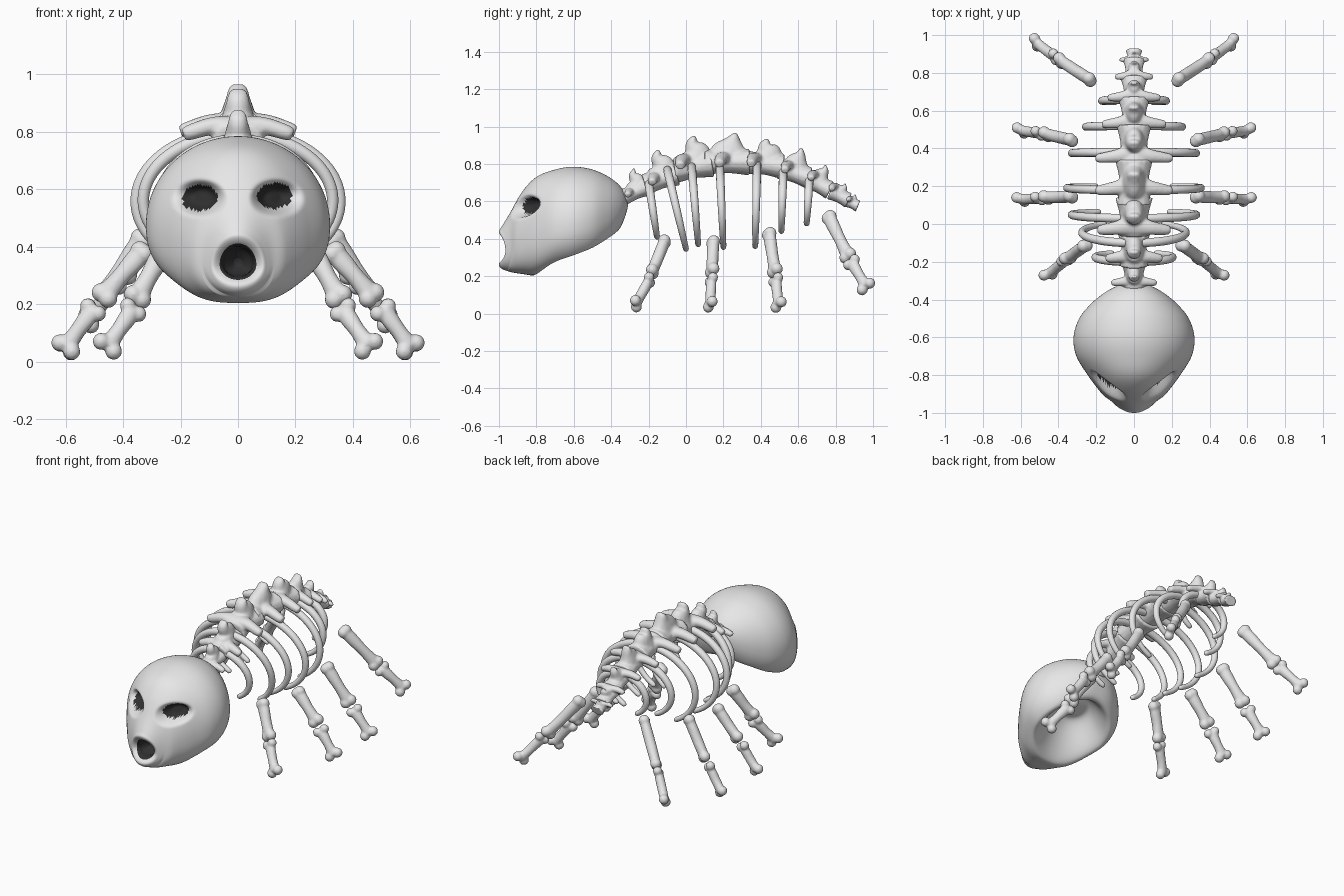
import bpy, bmesh, math
from mathutils import Vector, Matrix

if "Cube" in bpy.data.objects:
    bpy.data.objects.remove(bpy.data.objects["Cube"])


def material(name, v):
    m = bpy.data.materials.new(name)
    m.diffuse_color = (v, v, v, 1)
    m.use_nodes = True
    m.node_tree.nodes["Principled BSDF"].inputs["Base Color"].default_value = m.diffuse_color
    return m


BONE = material("bone grey", 0.8)
DARK = material("socket dark", 0.03)


def spline(pts, n):
    """Catmull-Rom through tuples of any length, n steps per span."""
    out = []
    for i in range(len(pts) - 1):
        p = [pts[max(i - 1, 0)], pts[i], pts[i + 1], pts[min(i + 2, len(pts) - 1)]]
        for k in range(n):
            t = k / n
            out.append([0.5 * (2 * b + (c - a) * t + (2 * a - 5 * b + 4 * c - d) * t * t
                               + (3 * b - a - 3 * c + d) * t ** 3) for a, b, c, d in zip(*p)])
    return out + [list(pts[-1])]


def loft(bm, rings):
    rows = [[bm.verts.new(p) for p in r] for r in rings]
    n = len(rows[0])
    for r, s in zip(rows, rows[1:]):
        for i in range(n):
            bm.faces.new((r[i], r[(i + 1) % n], s[(i + 1) % n], s[i]))
    bm.faces.new(rows[0][::-1])
    bm.faces.new(rows[-1])


def tube(bm, pts, side, n=4, sides=14):
    """pts: (x, y, z, radius along side, radius across)"""
    path = spline(pts, n)
    rings = []
    for i, p in enumerate(path):
        t = (Vector(path[min(i + 1, len(path) - 1)][:3]) - Vector(path[max(i - 1, 0)][:3])).normalized()
        a = Vector(side)
        a = (a - t * a.dot(t)).normalized()
        b = t.cross(a)
        rings.append([Vector(p[:3]) + a * (p[3] * math.cos(w)) + b * (p[4] * math.sin(w))
                      for w in (2 * math.pi * k / sides for k in range(sides))])
    loft(bm, rings)


def ball(bm, c, r):
    bmesh.ops.create_uvsphere(bm, u_segments=16, v_segments=10, radius=r, matrix=Matrix.Translation(c))


def finish(name, bm, voxel=0, mirror=False, smooth=4):
    bmesh.ops.recalc_face_normals(bm, faces=bm.faces)
    me = bpy.data.meshes.new(name)
    bm.to_mesh(me)
    bm.free()
    ob = bpy.data.objects.new(name, me)
    bpy.context.collection.objects.link(ob)
    if voxel:
        m = ob.modifiers.new("fuse", 'REMESH')
        m.mode, m.voxel_size = 'VOXEL', voxel
        s = ob.modifiers.new("soften", 'SMOOTH')
        s.factor, s.iterations = 0.5, smooth
    if mirror:
        ob.modifiers.new("mirror", 'MIRROR')
    if voxel or mirror:
        dg = bpy.context.evaluated_depsgraph_get()
        ob.data = bpy.data.meshes.new_from_object(ob.evaluated_get(dg))
        ob.modifiers.clear()
    ob.data.materials.clear()
    ob.data.materials.append(BONE)
    ob.data.shade_smooth()
    return ob


def ramp(t):
    t = min(max(t, 0), 1)
    return t * t * (3 - 2 * t)


# Skull: sections (y, top, bottom, half width), from inside the mouth to the back
sections = [(-.88, .36, .33, .015), (-.92, .395, .305, .045), (-.975, .405, .29, .058),
            (-1, .435, .265, .085), (-.985, .465, .24, .105), (-.94, .54, .223, .135),
            (-.877, .65, .212, .188), (-.8, .73, .205, .245), (-.7, .77, .235, .305),
            (-.6, .785, .255, .32), (-.5, .77, .295, .29), (-.42, .735, .36, .225),
            (-.36, .69, .44, .15), (-.325, .64, .52, .08), (-.31, .585, .575, .008)]
STEP, SIDES = 12, 160


def eye_dist(p):
    return math.hypot((abs(p.x) - .135) / .1, (p.z - .57) / .07)


rings = []
socket = set()                      # (ring, side) inside an eye hole
for j, (y, top, bot, w) in enumerate(spline(sections, STEP)):
    zc = bot + .42 * (top - bot)
    ring = []
    for k in range(SIDES):
        a = 2 * math.pi * k / SIDES
        c, s = math.cos(a), math.sin(a)
        if s < 0 and y > -.95:      # flatter underside
            x, z = math.copysign(abs(c) ** .72, c) * w, zc - abs(s) ** .85 * (zc - bot)
        else:
            x, z = c * w, zc + s * ((top - zc) if s > 0 else (zc - bot))
        p = Vector((x, y, z))
        p.y += .035 * c * c * ramp((-.9 - y) / .1)   # lips set back at the sides
        if s < 0:                   # hollow underside
            p.z += .22 * ramp(1.5 * (1 - math.hypot(x / .26, (y + .58) / .24)))
        elif y < -.55:              # eye sockets
            d = eye_dist(p)
            if d < .64 and j > 3 * STEP:
                socket.add((j, k))
            p += Vector((-.1 * x, .085, 0)) * ramp(1.4 * (1 - d))
        ring.append(p)
    rings.append(ring)
bm = bmesh.new()
loft(bm, rings)
skull = finish("skull", bm)
skull.data.materials.append(DARK)
for f in skull.data.polygons:
    if f.index < SIDES * (2 * STEP + 3) or divmod(f.index, SIDES) in socket:
        f.material_index = 1
count = len(skull.data.polygons)
skull.data.polygons[count - 2].material_index = 1   # mouth end cap

# Vertebrae: wing y, z, half width, spine tip y, z, body start y, z, body end y, z, radius
vertebrae = [(-.31, .63, .115, -.28, .77, -.33, .625, -.21, .675, .046),
             (-.18, .70, .145, -.15, .87, -.22, .69, -.05, .745, .06),
             (-.03, .79, .19, .04, .945, -.06, .765, .14, .80, .07),
             (.18, .80, .20, .26, .96, .10, .81, .34, .81, .07),
             (.35, .80, .20, .43, .93, .32, .81, .52, .785, .065),
             (.53, .765, .165, .615, .88, .50, .775, .66, .725, .058),
             (.67, .72, .135, .745, .79, .65, .715, .77, .66, .05),
             (.78, .66, .095, .85, .69, .77, .65, .87, .605, .042),
             (.87, .60, .072, .905, .635, .86, .60, .92, .575, .032)]
for i, (wy, wz, hw, ty, tz, y0, z0, y1, z1, r) in enumerate(vertebrae):
    bm = bmesh.new()
    ym, zm, L = (y0 + y1) / 2, (z0 + z1) / 2, y1 - y0
    # spool-shaped body
    tube(bm, [(0, y0, z0, r * 1.3, r), (0, ym, zm, r * 1.1, r * .85), (0, y1, z1, r * 1.45, r * 1.05)], (1, 0, 0))
    # upright spine, broad at its base
    tube(bm, [(0, ym, zm, r * 1.1, L * .5), (0, ym + .08 * L, zm + .45 * (tz - zm), r * .8, L * .4),
              (0, ty - .03 * L, zm + .75 * (tz - zm), r * .58, L * .2),
              (0, ty, tz - .008, r * .48, L * .09), (0, ty, tz + .006, r * .25, L * .04)], (1, 0, 0))
    # side wings
    zt = wz + r * .45
    tube(bm, [(-hw, wy, wz, r * .32, r * .32), (-hw * .85, wy, wz + .01, r * .42, r * .4),
              (-hw * .45, wy + .05 * L, zt, r * .55, r * .45), (0, wy + .12 * L, zt, r * .8, r * .5),
              (hw * .45, wy + .05 * L, zt, r * .55, r * .45), (hw * .85, wy, wz + .01, r * .42, r * .4),
              (hw, wy, wz, r * .32, r * .32)], (0, 1, 0))
    finish(f"vertebra_{i + 1}", bm, voxel=max(.006, r * .13), smooth=3)

# Ribs: half width, top y, z, lower end y, z
ribs = [(.205, -.20, .70, -.155, .41), (.275, -.10, .77, 0, .345), (.33, .03, .79, .065, .37),
        (.355, .18, .80, .20, .355), (.33, .38, .80, .37, .36), (.255, .52, .765, .51, .44),
        (.17, .66, .72, .645, .48)]
for i, (rx, y0, z0, y1, z1) in enumerate(ribs):
    rz = (z0 - z1) / 1.82
    pts = []
    for k in range(13):
        a = math.radians(82 - 137 * k / 12)
        z = z0 - rz + rz * math.sin(a)
        r = .023 - .008 * (k / 12) ** 2
        pts.append((rx * math.cos(a), y0 + (y1 - y0) * (z0 - z) / (z0 - z1), z, r, r))
    x, y, z, r, _ = pts[-1]
    pts.append((x - .01, y, z - .008, r * .4, r * .4))
    bm = bmesh.new()
    tube(bm, pts, (0, 1, 0), n=3, sides=14)
    finish(f"rib_pair_{i + 1}", bm, mirror=True)


# Leg bones with forked ends
def leg_bone(name, p, q, shaft, top, low, fork_top, fork_low):
    p, q = Vector(p), Vector(q)
    t = (q - p).normalized()
    n = Vector((t.x, t.y, 0)).cross(Vector((0, 0, 1))).normalized()
    side = (t.cross(n) + n * .45).normalized()
    bm = bmesh.new()
    tube(bm, [(*p, top * 1.1, top * .9), (*p.lerp(q, .25), shaft * 1.15, shaft), (*p.lerp(q, .6), shaft, shaft),
              (*q, low * 1.2, low * .9)], side)
    for c, r, f in ((p, top, fork_top), (q, low, fork_low)):
        for s in (-1, 1):
            ball(bm, c + side * (s * f), r)
    finish(name, bm, voxel=.0065, mirror=True, smooth=5)


legs = [((.26, -.115, .385), (.35, -.18, .225), (.365, -.195, .18), (.455, -.268, .053)),
        ((.335, .145, .38), (.465, .14, .23), (.505, .135, .18), (.60, .13, .05)),
        ((.335, .445, .425), (.465, .475, .23), (.505, .48, .18), (.60, .495, .048)),
        ((.235, .765, .515), (.39, .865, .31), (.42, .885, .275), (.52, .962, .145))]
for i, (hip, knee, shin, foot) in enumerate(legs):
    leg_bone(f"upper_leg_pair_{i + 1}", hip, knee, .032, .034, .033, .01, .018)
    leg_bone(f"lower_leg_pair_{i + 1}", shin, foot, .028, .028, .03, .024, .028)
